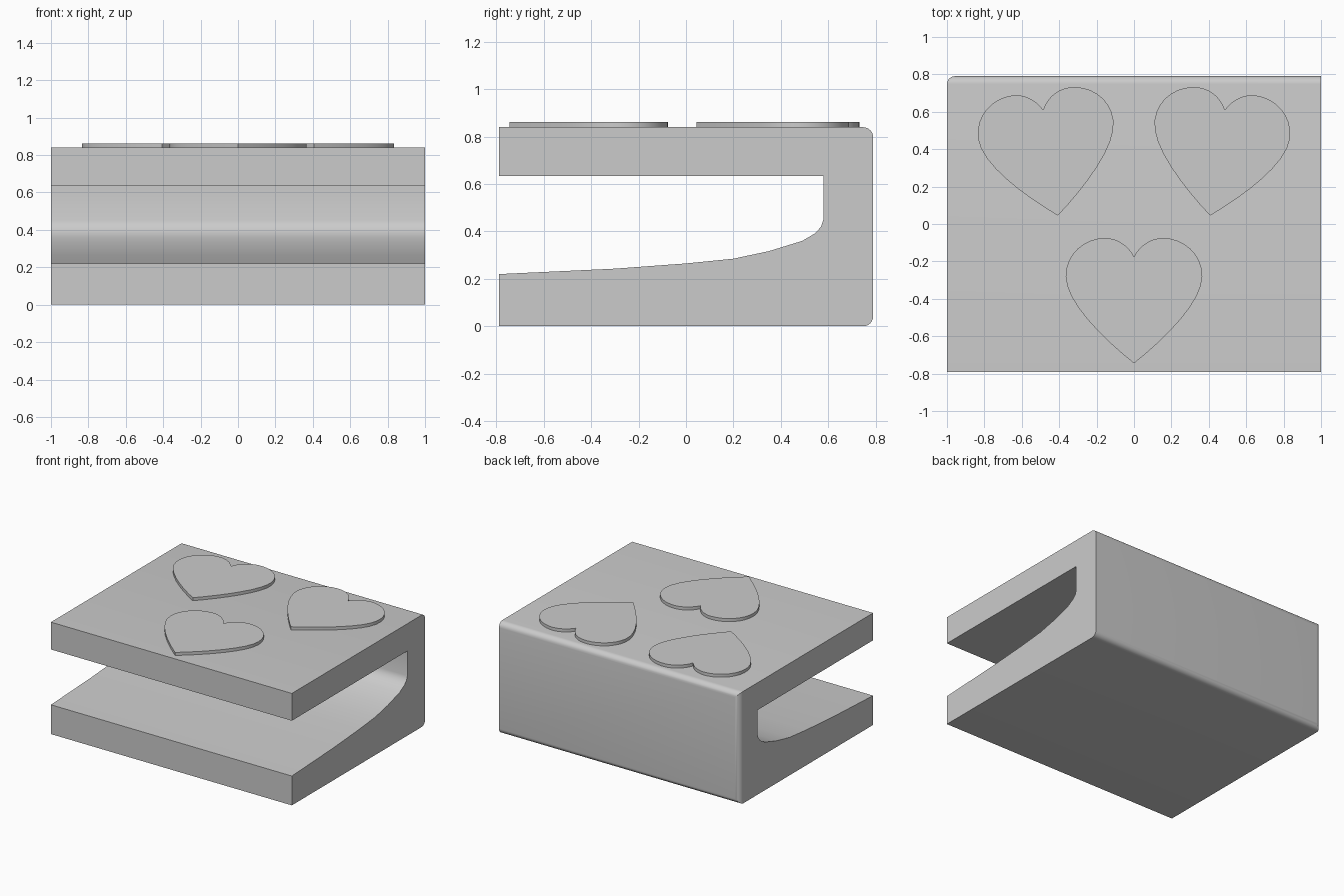
import bpy, bmesh
from math import radians, cos, sin
from mathutils import Vector
from mathutils.geometry import interpolate_bezier

cube = bpy.data.objects.get("Cube")
if cube:
    bpy.data.objects.remove(cube, do_unlink=True)

# Single colour
grey = bpy.data.materials.new("light_grey")
grey.use_nodes = True
colour = (0.6, 0.6, 0.6, 1)
grey.diffuse_color = colour
grey.node_tree.nodes["Principled BSDF"].inputs["Base Color"].default_value = colour


def finish(name, bm):
    """Turn a bmesh into a smooth-by-angle object."""
    bmesh.ops.recalc_face_normals(bm, faces=bm.faces)
    mesh = bpy.data.meshes.new(name)
    bm.to_mesh(mesh)
    bm.free()
    mesh.materials.append(grey)
    obj = bpy.data.objects.new(name, mesh)
    bpy.context.collection.objects.link(obj)
    bpy.ops.object.select_all(action='DESELECT')
    obj.select_set(True)
    bpy.context.view_layer.objects.active = obj
    bpy.ops.object.shade_smooth_by_angle(angle=radians(30))
    return obj


def prism(points, offset):
    """Extrude a closed outline along an offset."""
    bm = bmesh.new()
    face = bm.faces.new([bm.verts.new(p) for p in points])
    out = bmesh.ops.extrude_face_region(bm, geom=[face], use_keep_orig=True)
    moved = [g for g in out["geom"] if isinstance(g, bmesh.types.BMVert)]
    bmesh.ops.translate(bm, verts=moved, vec=offset)
    return bm


# C-shaped body: side outline with a curved lower lip
BACK, TOP = 0.79, 0.84
lip = [(-BACK, 0.22), (-0.3, 0.243), (0, 0.265), (0.2, 0.285), (0.35, 0.317),
       (0.49, 0.36), (0.545, 0.392), (0.57, 0.42), (0.58, 0.45)]
outline = [(BACK, TOP), (BACK, 0), (-BACK, 0)] + lip
outline += [(0.58, 0.635), (-BACK, 0.635), (-BACK, TOP)]
body = prism([(-1, y, z) for y, z in outline], (2, 0, 0))

# Round the long back edges and one upright back corner
rounded = []
for e in body.edges:
    a, b = (v.co for v in e.verts)
    if min(a.y, b.y) > BACK - 0.01 and min(a.x, b.x) < 0:
        rounded.append(e)
bmesh.ops.bevel(body, geom=rounded, offset=0.042, segments=6, profile=0.5,
                affect='EDGES', clamp_overlap=True)
finish("body", body)

# Raised hearts: half outline from tip to notch, mirrored
segments = [((0, 0), (0.17, 0.135), (0.365, 0.33), (0.365, 0.465)),
            ((0.365, 0.465), (0.365, 0.59), (0.26, 0.67), (0.155, 0.67)),
            ((0.155, 0.67), (0.09, 0.67), (0.03, 0.63), (0, 0.57))]
half = []
for seg in segments:
    half += interpolate_bezier(*[Vector((x, y, 0)) for x, y in seg], 9)[:-1]
notch = Vector((0, 0.57, 0))
heart = half + [notch] + [Vector((-p.x, p.y, 0)) for p in reversed(half[1:])]


def add_heart(name, tip_x, tip_y, tilt):
    c, s = cos(radians(tilt)), sin(radians(tilt))
    points = [(tip_x + p.x * c + p.y * s, tip_y - p.x * s + p.y * c, TOP - 0.01)
              for p in heart]
    finish(name, prism(points, (0, 0, 0.033)))


add_heart("front_heart", 0, -0.745, 0)
for side, name in ((1, "left_heart"), (-1, "right_heart")):
    add_heart(name, side * 0.407, 0.045, side * 8)
